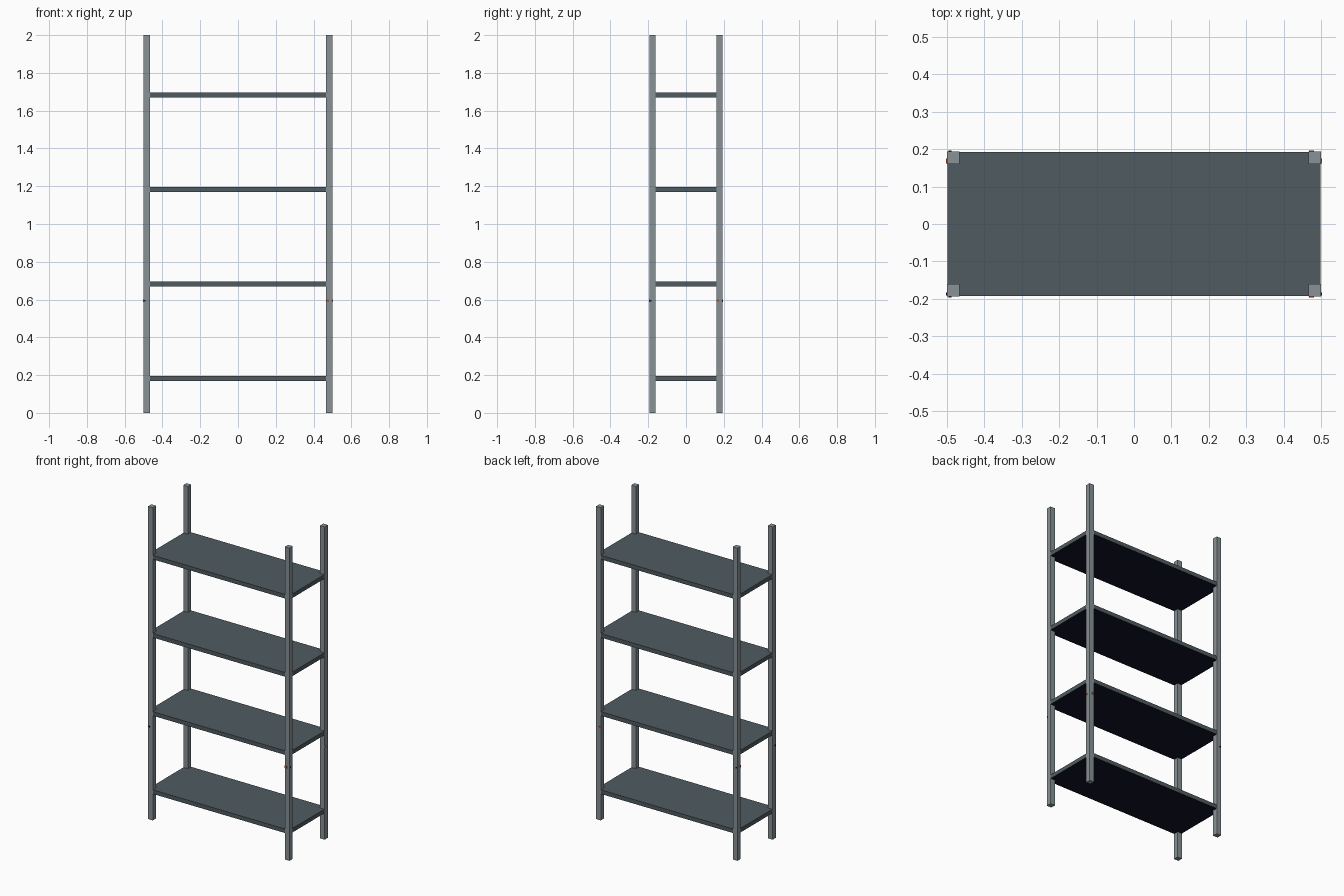
import bpy

cube = bpy.data.objects.get("Cube")
if cube:
    bpy.data.objects.remove(cube, do_unlink=True)


def material(name, rgb):
    m = bpy.data.materials.new(name)
    m.use_nodes = True
    m.diffuse_color = (*rgb, 1)
    m.node_tree.nodes["Principled BSDF"].inputs["Base Color"].default_value = (*rgb, 1)
    return m


def box(name, lo, hi, mat):
    bpy.ops.mesh.primitive_cube_add(size=1, location=[(a + b) / 2 for a, b in zip(lo, hi)])
    ob = bpy.context.object
    ob.name = name
    ob.scale = [b - a for a, b in zip(lo, hi)]
    bpy.ops.object.transform_apply(location=False, rotation=False, scale=True)
    ob.data.materials.append(mat)
    return ob


post_grey = material("post grey", (0.25, 0.29, 0.305))
shelf_grey = material("shelf slate", (0.08, 0.106, 0.12))
underside = material("underside navy black", (0.006, 0.006, 0.022))
red = material("marker red", (0.6, 0.08, 0.03))

W, D, H = 0.5, 0.194, 2.0   # half width, half depth, height
POST = 0.033
INSET = 0.001
MARK_Z = 0.594
PLATE = 0.002               # how far a mark stands proud

# Four square corner posts, each with small fixing marks on its outer faces
for sx, side in ((-1, "right"), (1, "left")):
    for sy, end in ((-1, "front"), (1, "back")):
        h = POST / 2
        cx, cy = sx * (W - h), sy * (D - h)
        box(f"{end}_{side}_post", (cx - h, cy - h, 0), (cx + h, cy + h, H), post_grey)
        mx, my = cx - 0.009, cy - 0.009
        fx, fy = sx * W, sy * D
        r, mat = (0.007, red) if sx > 0 else (0.004, underside)
        box(f"{end}_{side}_mark", (mx - r, fy - PLATE, MARK_Z - r),
            (mx + r, fy + PLATE, MARK_Z + r), mat)
        r, mat = (0.007, red) if sy > 0 else (0.004, underside)
        box(f"{end}_{side}_side_mark", (fx - PLATE, my - r, MARK_Z - r),
            (fx + PLATE, my + r, MARK_Z + r), mat)

# Four flat shelves, evenly spaced, with dark undersides
x, y = W - INSET, D - INSET
for i in range(4):
    top = 0.195 + 0.5 * i
    shelf = box(f"shelf_{i + 1}", (-x, -y, top - 0.026), (x, y, top), shelf_grey)
    shelf.data.materials.append(underside)
    for face in shelf.data.polygons:
        face.material_index = int(face.normal.z < -0.5)
